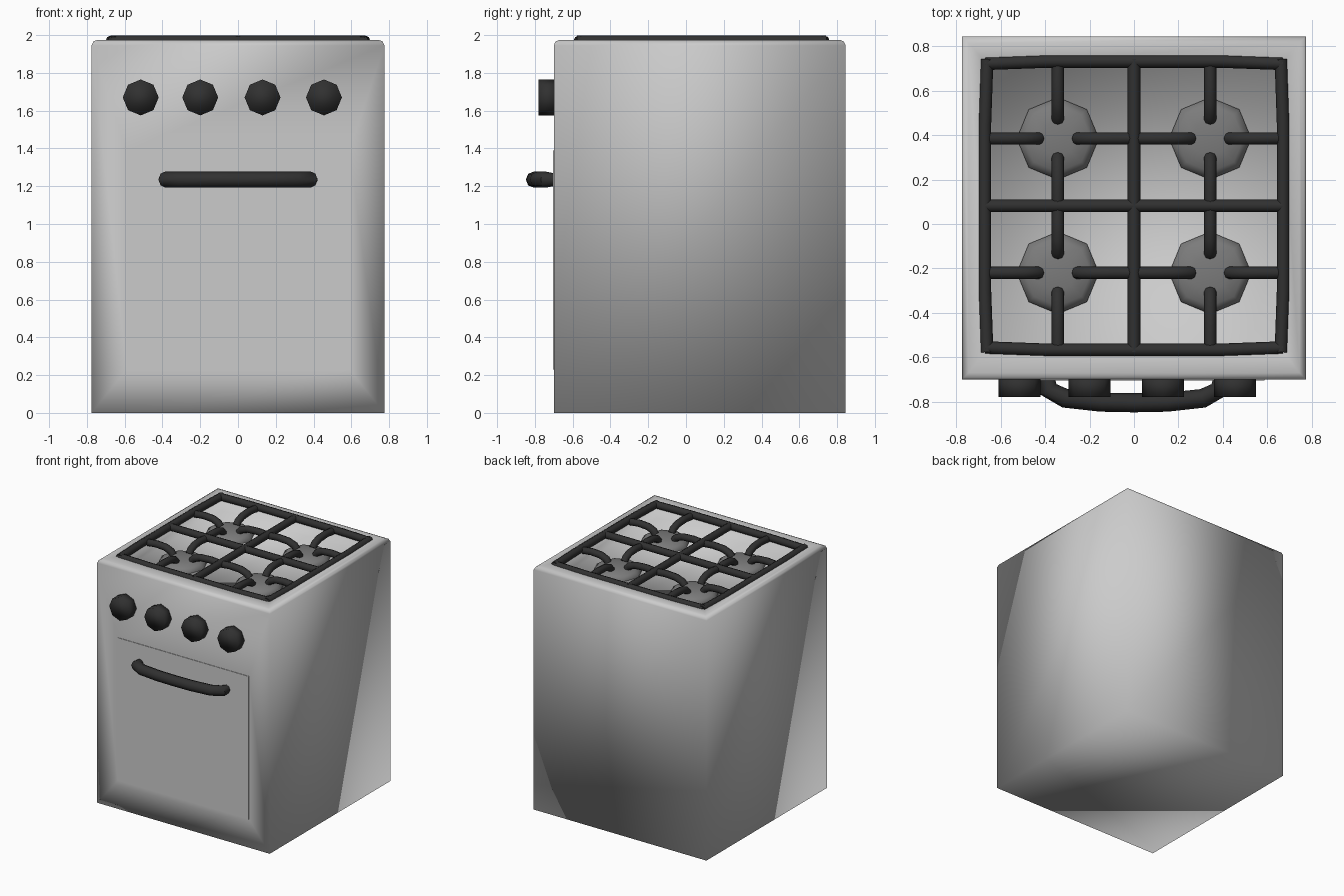
import bpy, bmesh, math
from mathutils import Matrix, Vector

if "Cube" in bpy.data.objects:
    bpy.data.objects.remove(bpy.data.objects["Cube"], do_unlink=True)


def material(name, value):
    m = bpy.data.materials.new(name)
    m.use_nodes = True
    color = (value, value, value, 1)
    m.diffuse_color = color
    m.node_tree.nodes["Principled BSDF"].inputs["Base Color"].default_value = color
    return m


ENAMEL = material("light grey enamel", 0.6)
BURNER = material("dark grey burner", 0.2)
BLACK = material("black iron", 0.03)


def finish(bm, name, mat, smooth=True):
    bmesh.ops.recalc_face_normals(bm, faces=bm.faces[:])
    mesh = bpy.data.meshes.new(name)
    bm.to_mesh(mesh)
    bm.free()
    mesh.materials.append(mat)
    for p in mesh.polygons:
        p.use_smooth = smooth
    obj = bpy.data.objects.new(name, mesh)
    bpy.context.collection.objects.link(obj)
    return obj


def rect(bm, x, y0, y1, z):
    return [bm.verts.new(c) for c in ((-x, y0, z), (x, y0, z), (x, y1, z), (-x, y1, z))]


def bridge(bm, a, b):
    n = len(a)
    return [bm.faces.new((a[i], a[(i + 1) % n], b[(i + 1) % n], b[i])) for i in range(n)]


def sharpen(obj, degrees):
    bpy.ops.object.select_all(action='DESELECT')
    obj.select_set(True)
    bpy.context.view_layer.objects.active = obj
    bpy.ops.object.shade_smooth_by_angle(angle=math.radians(degrees))


# Body: stacked rectangular rings with a rounded top edge and a sunken hob well
X, FRONT, BACK, TOP = 0.775, -0.70, 0.845, 1.975
bm = bmesh.new()
rings = [rect(bm, X - d, FRONT + d, BACK - d, z) for d, z in
         ((0, 0), (0, TOP - 0.03), (0.009, TOP - 0.009), (0.03, TOP))]
rings.append(rect(bm, 0.66, -0.56, 0.72, TOP))
rings.append(rect(bm, 0.64, -0.54, 0.70, 1.87))
for a, b in zip(rings, rings[1:]):
    bridge(bm, a, b)
bm.faces.new(rings[0])
bm.faces.new(rings[-1])
# Front panel is framed around the door opening
bm.faces.ensure_lookup_table()
panel = bm.faces[0]
outer = list(panel.verts)
bm.faces.remove(panel)
opening = []
for v in outer:
    x = math.copysign(0.59, v.co.x)
    opening.append(bm.verts.new((x, FRONT, 0.23 if v.co.z < 1 else 1.39)))
bridge(bm, outer, opening)
bm.faces.new(opening)
finish(bm, "oven_body", ENAMEL)

# Door plate
bm = bmesh.new()
bmesh.ops.create_cube(bm, size=1, matrix=Matrix.LocRotScale(
    Vector((0, FRONT, 0.81)), None, Vector((1.175, 0.008, 1.16))))
finish(bm, "oven_door", ENAMEL, smooth=False)

# Control knobs
for i, x in enumerate((-0.515, -0.2, 0.13, 0.455)):
    bm = bmesh.new()
    bmesh.ops.create_cone(bm, cap_ends=True, segments=8, radius1=0.095, radius2=0.095,
                          depth=0.1, matrix=Matrix.Translation((x, -0.73, 1.67))
                          @ Matrix.Rotation(math.pi / 2, 4, 'X'))
    finish(bm, f"knob_{i + 1}", BLACK)


def tube(name, points, radius, radii=None, sides=2):
    """A round bar swept along a path."""
    cu = bpy.data.curves.new(name, 'CURVE')
    cu.dimensions = '3D'
    cu.bevel_depth = radius
    cu.bevel_resolution = sides
    cu.use_fill_caps = True
    s = cu.splines.new('POLY')
    s.points.add(len(points) - 1)
    for i, p in enumerate(points):
        s.points[i].co = (*p, 1)
        s.points[i].radius = radii[i] if radii else 1
    cu.materials.append(BLACK)
    obj = bpy.data.objects.new(name, cu)
    bpy.context.collection.objects.link(obj)
    bpy.ops.object.select_all(action='DESELECT')
    obj.select_set(True)
    bpy.context.view_layer.objects.active = obj
    bpy.ops.object.convert(target='MESH')
    sharpen(bpy.context.object, 50)


# Door handle
half = [(-0.39, -0.69), (-0.385, -0.745), (-0.31, -0.785), (-0.15, -0.802)]
path = half + [(0, -0.805)] + [(-x, y) for x, y in reversed(half)]
taper = [0.75, 1, 1, 1]
tube("door_handle", [(x, y, 1.235) for x, y in path], 0.043, taper + [1] + taper[::-1])

# Grate frame and centre bars
R, Z, YF, YB, YM = 0.029, 1.969, -0.557, 0.722, 0.082
for name, y in (("front", YF), ("middle", YM), ("back", YB)):
    bow = 0.01 if y > YM else -0.01 if y < YM else 0
    tube(f"grate_{name}_bar", [(-0.67, y, Z), (-0.4, y + bow, Z), (0.4, y + bow, Z),
                               (0.67, y, Z)], R)
for name, x in (("right", -0.662), ("centre", 0), ("left", 0.662)):
    bow = math.copysign(0.01, x) if x else 0
    tube(f"grate_{name}_bar", [(x, YF - 0.02, Z), (x + bow, -0.3, Z), (x + bow, 0.45, Z),
                               (x, YB + 0.02, Z)], R)

# Burners, each with four fingers curving down over the cap
for row, y in (("front", -0.22), ("back", 0.385)):
    for side, x in (("right", -0.343), ("left", 0.343)):
        bm = bmesh.new()
        previous = None
        for r, z in ((0.185, 1.86), (0.185, 1.885), (0.15, 1.91), (0.08, 1.925)):
            ring = [bm.verts.new((x + r * math.cos(a * math.tau / 8),
                                  y + r * math.sin(a * math.tau / 8), z)) for a in range(8)]
            if previous:
                bridge(bm, previous, ring)
            previous = ring
        bm.faces.new(previous)
        finish(bm, f"{row}_{side}_burner", BURNER)
        ends = [(-0.65 if x < 0 else 0, y), (0.65 if x > 0 else 0, y),
                (x, YF if y < YM else YM), (x, YB if y > YM else YM)]
        for k, end in enumerate(ends):
            start = Vector((*end, 0))
            tip = Vector((x, y, 0)) + (start - Vector((x, y, 0))).normalized() * 0.085
            pts = [start.lerp(tip, t) + Vector((0, 0, z)) for t, z in
                   ((0, Z - 0.008), (0.35, Z), (0.7, Z - 0.005), (0.92, Z - 0.025), (1, Z - 0.05))]
            tube(f"{row}_{side}_grate_finger_{k + 1}", pts, 0.028)
